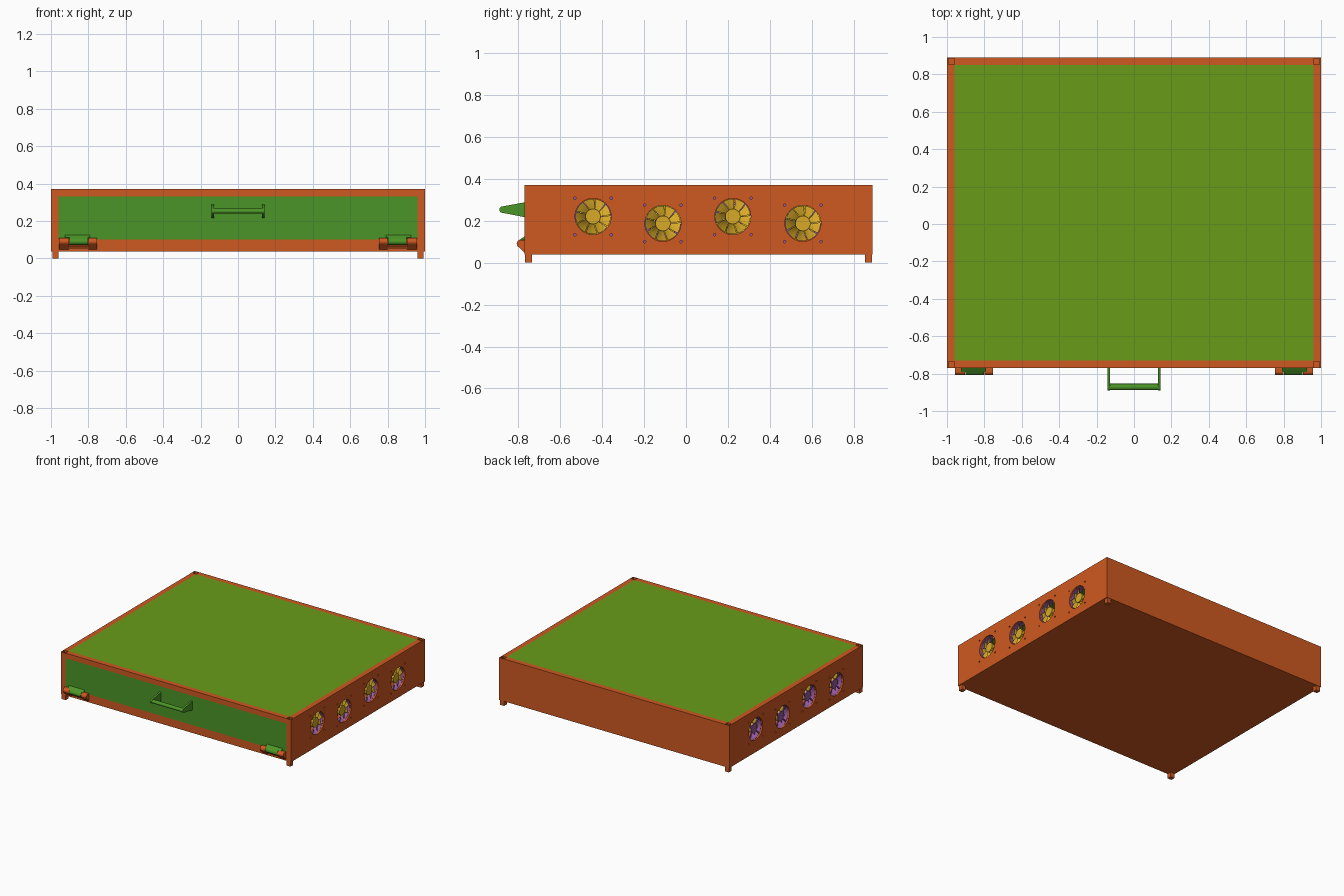
import bpy, bmesh
from math import sin, cos, pi, radians
from mathutils import Matrix, Vector
from mathutils.geometry import convex_hull_2d

if "Cube" in bpy.data.objects:
    bpy.data.objects.remove(bpy.data.objects["Cube"])


def material(name, rgb):
    m = bpy.data.materials.new(name)
    m.diffuse_color = (*rgb, 1)
    m.use_nodes = True
    m.node_tree.nodes["Principled BSDF"].inputs["Base Color"].default_value = m.diffuse_color
    return m


ORANGE = material("casing", (0.62, 0.10, 0.015))
GREEN = material("door_green", (0.07, 0.30, 0.02))
LIME = material("top_panel_green", (0.14, 0.33, 0.01))
YELLOW = material("rotor_yellow", (0.68, 0.40, 0.02))
PURPLE = material("fan_frame_purple", (0.30, 0.10, 0.36))


def add_box(bm, x0, x1, y0, y1, z0, z1):
    c = Vector(((x0 + x1) / 2, (y0 + y1) / 2, (z0 + z1) / 2))
    s = Matrix.Diagonal((x1 - x0, y1 - y0, z1 - z0, 1))
    bmesh.ops.create_cube(bm, size=1, matrix=Matrix.Translation(c) @ s)


def add_cyl(bm, c, r, depth, n):
    # cylinder along x
    bmesh.ops.create_cone(bm, cap_ends=True, segments=n, radius1=r, radius2=r, depth=depth,
                          matrix=Matrix.Translation(c) @ Matrix.Rotation(pi / 2, 4, 'Y'))


def add_prism(bm, pts, x0, x1):
    # convex hull of (y, z) points, extruded along x
    pts = [pts[i] for i in convex_hull_2d(pts)]
    a, b = [[bm.verts.new((x, *p)) for p in pts] for x in (x0, x1)]
    bm.faces.new(a)
    bm.faces.new(b[::-1])
    for i in range(len(pts)):
        j = (i + 1) % len(pts)
        bm.faces.new((a[i], b[i], b[j], a[j]))


def circle(y, z, ry, rz=None, n=20):
    rz = rz or ry
    return [(y + ry * cos(2 * pi * i / n), z + rz * sin(2 * pi * i / n)) for i in range(n)]


def to_mesh(bm, name, mat):
    bmesh.ops.recalc_face_normals(bm, faces=bm.faces)
    me = bpy.data.meshes.new(name)
    bm.to_mesh(me)
    bm.free()
    if mat:
        me.materials.append(mat)
    return me


def place(name, me, loc=(0, 0, 0)):
    ob = bpy.data.objects.new(name, me)
    ob.location = loc
    bpy.context.collection.objects.link(ob)
    return ob


def finish(bm, name, mat):
    return place(name, to_mesh(bm, name, mat))


# Fan positions: staggered in height, right row is the left row turned half around
FY, BACK, FRONT, MID = (-0.443, -0.11, 0.223, 0.557), 0.89, -0.77, 0.06
FANS = []
for i, y in enumerate(FY):
    z = 0.22 if i % 2 == 0 else 0.187
    FANS += [(0.96, y, z), (-0.96, 2 * MID - y, z)]
CORNERS = [(sx * 0.976, y) for sx in (-1, 1) for y in (-0.751, 0.870)]

# Casing: hollow box with panel openings, corner sockets, fan and screw holes
bm = bmesh.new()
add_box(bm, -1, 1, FRONT, BACK, 0.038, 0.37)
casing = finish(bm, "casing", ORANGE)

cavity = bmesh.new()
add_box(cavity, -0.988, 0.988, -0.755, 0.875, 0.06, 0.355)
openings = bmesh.new()
add_box(openings, -0.96, 0.96, -0.73, 0.85, 0.34, 0.40)
add_box(openings, -0.96, 0.96, -0.80, -0.70, 0.10, 0.33)
for x, y in CORNERS:
    add_box(openings, x - 0.016, x + 0.016, y - 0.016, y + 0.016, 0.335, 0.40)
holes = bmesh.new()
for x, y, z in FANS:
    add_cyl(holes, (x * 1.04, y, z), 0.086, 0.1, 48)
    for dy in (-0.087, 0.087):
        for dz in (-0.087, 0.087):
            add_cyl(holes, (x * 1.04, y + dy, z + dz), 0.006, 0.1, 10)
cutters = []
for name, b in (("cavity", cavity), ("openings", openings), ("holes", holes)):
    c = finish(b, name + "_cutter", None)
    c.hide_render = True
    cutters.append(c)
    mod = casing.modifiers.new(name, 'BOOLEAN')
    mod.operation, mod.solver, mod.object = 'DIFFERENCE', 'EXACT', c
solid = bpy.data.meshes.new_from_object(
    casing.evaluated_get(bpy.context.evaluated_depsgraph_get()))
casing.modifiers.clear()
casing.data = solid
for c in cutters:
    bpy.data.objects.remove(c)

# Feet, and posts that close the sockets for stacking
bm = bmesh.new()
for x, y in CORNERS:
    add_box(bm, x - 0.017, x + 0.017, y - 0.017, y + 0.017, 0, 0.05)
finish(bm, "feet", ORANGE)
bm = bmesh.new()
for x, y in CORNERS:
    add_box(bm, x - 0.018, x + 0.018, y - 0.018, y + 0.018, 0.05, 0.335)
finish(bm, "corner_posts", ORANGE)

# Top panel and front door
bm = bmesh.new()
add_box(bm, -0.96, 0.96, -0.73, 0.85, 0.352, 0.37)
finish(bm, "top_panel", LIME)
bm = bmesh.new()
add_box(bm, -0.96, 0.96, FRONT, -0.75, 0.10, 0.33)
finish(bm, "front_door", GREEN)

# Door handle: tapered arms and an oval bar
bm = bmesh.new()
for s in (-1, 1):
    add_prism(bm, circle(-0.875, 0.2525, 0.015) + [(-0.765, 0.216), (-0.765, 0.288)],
              s * 0.128, s * 0.143)
add_prism(bm, circle(-0.871, 0.2525, 0.017, 0.0135), -0.13, 0.13)
finish(bm, "door_handle", GREEN)

# Hinges: casing knuckles and base, door leaf between them
low, leaf = bmesh.new(), bmesh.new()
barrel = circle(-0.789, 0.090, 0.018)
for s in (-1, 1):
    for a, b in ((0.754, 0.80), (0.904, 0.957)):
        add_prism(low, barrel + [(-0.765, 0.043), (-0.765, 0.108)], s * a, s * b)
    add_prism(low, [(-0.765, 0.043), (-0.765, 0.078), (-0.781, 0.066)], s * 0.80, s * 0.904)
    add_prism(leaf, barrel + [(-0.765, 0.128), (-0.765, 0.095)], s * 0.802, s * 0.902)
    add_prism(leaf, [(-0.765, 0.128), (-0.765, 0.111), (-0.79, 0.111)], s * 0.792, s * 0.926)
finish(low, "hinge_knuckles", ORANGE)
finish(leaf, "hinge_leaves", GREEN)

# Fan frame: square outside, round duct, diagonal struts on the rear (-x) side
bm = bmesh.new()
N = 48
loops = []
for x, square in ((-0.026, 0), (0.026, 0), (0.026, 1), (-0.026, 1)):
    ring = []
    for i in range(N):
        c, s = cos(2 * pi * i / N), sin(2 * pi * i / N)
        k = 0.1 / max(abs(c), abs(s)) if square else 0.087
        ring.append(bm.verts.new((x, c * k, s * k)))
    loops.append(ring)
for a, b in zip(loops, loops[1:] + loops[:1]):
    for i in range(N):
        j = (i + 1) % N
        bm.faces.new((a[i], a[j], b[j], b[i]))
add_cyl(bm, (-0.022, 0, 0), 0.037, 0.008, 32)
for i in range(4):
    n0 = len(bm.verts)
    add_box(bm, -0.026, -0.019, 0.034, 0.089, -0.004, 0.004)
    bm.verts.ensure_lookup_table()
    bmesh.ops.rotate(bm, verts=bm.verts[n0:], matrix=Matrix.Rotation(pi / 4 + i * pi / 2, 3, 'X'))
frame_mesh = to_mesh(bm, "fan_frame", PURPLE)

# Fan rotor: hub with nine pitched blades
bm = bmesh.new()
BLADES, SPAN = 9, radians(37)
for k in range(BLADES):
    grid = []
    for i in range(4):
        r = 0.034 + 0.05 * i / 3
        row = []
        for j in range(5):
            t = j / 4
            a = 2 * pi * k / BLADES + SPAN * t + 0.12 * i / 3
            row.append(bm.verts.new((0.021 - 0.030 * t + 0.006 * t * t, r * cos(a), r * sin(a))))
        grid.append(row)
    for i in range(3):
        for j in range(4):
            bm.faces.new((grid[i][j], grid[i + 1][j], grid[i + 1][j + 1], grid[i][j + 1]))
bmesh.ops.solidify(bm, geom=bm.faces[:], thickness=0.002)
add_cyl(bm, (0.003, 0, 0), 0.036, 0.042, 32)
rotor_mesh = to_mesh(bm, "fan_rotor", YELLOW)

for x, y, z in FANS:
    place("fan_frame", frame_mesh, (x, y, z))
    place("fan_rotor", rotor_mesh, (x, y, z))

# Smooth the round parts, keep edges sharp
for ob in bpy.context.collection.objects:
    ob.select_set(True)
bpy.context.view_layer.objects.active = casing
bpy.ops.object.shade_smooth_by_angle(angle=radians(30))
